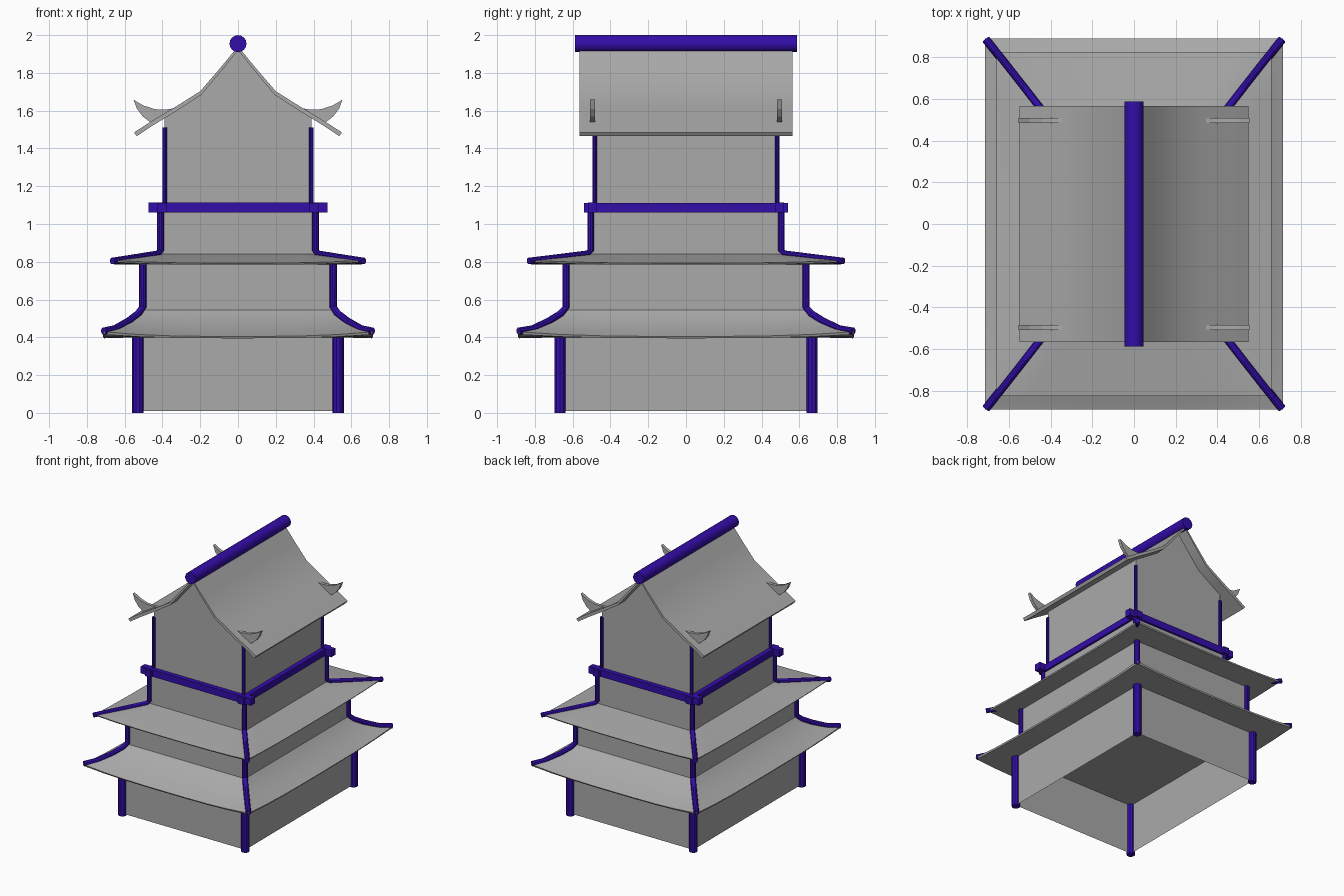
import bpy, bmesh, math
from mathutils import Vector

if "Cube" in bpy.data.objects:
    bpy.data.objects.remove(bpy.data.objects["Cube"])


def material(name, rgb):
    m = bpy.data.materials.new(name)
    m.use_nodes = True
    m.diffuse_color = (*rgb, 1)
    m.node_tree.nodes["Principled BSDF"].inputs["Base Color"].default_value = (*rgb, 1)
    return m


GREY = material("stone grey", (0.4, 0.4, 0.4))
BLUE = material("deep violet blue", (0.033, 0.004, 0.4))
CORNERS = [(sx, sy) for sx in (-1, 1) for sy in (-1, 1)]


def finish(name, bm, mat, smooth=True):
    bmesh.ops.recalc_face_normals(bm, faces=bm.faces)
    me = bpy.data.meshes.new(name)
    bm.to_mesh(me)
    bm.free()
    me.materials.append(mat)
    ob = bpy.data.objects.new(name, me)
    bpy.context.collection.objects.link(ob)
    if smooth:
        bpy.ops.object.select_all(action="DESELECT")
        ob.select_set(True)
        bpy.context.view_layer.objects.active = ob
        bpy.ops.object.shade_smooth_by_angle(angle=math.radians(30))
    return ob


def rect_loop(bm, hx, hy, z, lift, n=8):
    """Rectangular ring whose corners rise by lift."""
    cs = [(-1, -1), (1, -1), (1, 1), (-1, 1)]
    verts = []
    for i, a in enumerate(cs):
        b = cs[(i + 1) % 4]
        for k in range(n):
            t = k / n
            u, v = a[0] + (b[0] - a[0]) * t, a[1] + (b[1] - a[1]) * t
            verts.append(bm.verts.new((u * hx, v * hy, z + lift * abs(2 * t - 1) ** 3)))
    return verts


def tier(name, rings):
    """Loft rectangular rings and close the top."""
    bm = bmesh.new()
    loops = [rect_loop(bm, *r) for r in rings]
    for a, b in zip(loops, loops[1:]):
        for i in range(len(a)):
            j = (i + 1) % len(a)
            bm.faces.new((a[i], a[j], b[j], b[i]))
    bm.faces.new(loops[-1])
    return finish(name, bm, GREY)


def tube(name, path, r, sides=10):
    """Capped round bar following a path of points."""
    bm = bmesh.new()
    pts = [Vector(p) for p in path]
    side = (pts[0] - pts[-1]).cross(Vector((0, 0, 1)))
    side = side.normalized() if side.length > 1e-4 else Vector((1, 0, 0))
    loops = []
    for i, p in enumerate(pts):
        tan = (pts[min(i + 1, len(pts) - 1)] - pts[max(i - 1, 0)]).normalized()
        up = side.cross(tan)
        angles = [math.tau * k / sides for k in range(sides)]
        loops.append([bm.verts.new(p + r * (side * math.cos(a) + up * math.sin(a))) for a in angles])
    for a, b in zip(loops, loops[1:]):
        for i in range(sides):
            j = (i + 1) % sides
            bm.faces.new((a[i], a[j], b[j], b[i]))
    bm.faces.new(loops[0])
    bm.faces.new(loops[-1])
    return finish(name, bm, BLUE)


def prism(name, profile, y0, y1, mat, smooth=False):
    """Extrude an x-z outline along y."""
    bm = bmesh.new()
    face = bm.faces.new([bm.verts.new((x, y0, z)) for x, z in profile])
    out = bmesh.ops.extrude_face_region(bm, geom=[face])["geom"]
    moved = [g for g in out if isinstance(g, bmesh.types.BMVert)]
    bmesh.ops.translate(bm, verts=moved, vec=(0, y1 - y0, 0))
    return finish(name, bm, mat, smooth)


def box(name, hx, hy, x, y, z0, z1, mat):
    outline = [(x - hx, z0), (x + hx, z0), (x + hx, z1), (x - hx, z1)]
    return prism(name, outline, y - hy, y + hy, mat)


# Ground storey: hollow and open underneath
tier("ground_walls", [(0.53, 0.667, 0.01, 0), (0.53, 0.667, 0.4, 0)])

# Skirt roofs flowing up into the storey above
tier("lower_roof", [(0.53, 0.667, 0.4, 0), (0.71, 0.885, 0.395, 0.02), (0.715, 0.89, 0.405, 0.025),
                    (0.65, 0.81, 0.435, 0.012), (0.58, 0.725, 0.478, 0.004),
                    (0.53, 0.665, 0.52, 0), (0.505, 0.635, 0.545, 0), (0.505, 0.635, 0.79, 0)])
tier("middle_roof", [(0.505, 0.635, 0.785, 0), (0.655, 0.82, 0.785, 0.012), (0.66, 0.825, 0.793, 0.015),
                     (0.53, 0.66, 0.818, 0.006), (0.41, 0.505, 0.84, 0), (0.41, 0.505, 1.09, 0)])

# Corner pillars and hip bars
LOWER_HIP = [(0.71, 0.885, 0.432), (0.65, 0.81, 0.445), (0.58, 0.725, 0.485),
             (0.53, 0.665, 0.523), (0.505, 0.635, 0.56), (0.505, 0.635, 0.79)]
MIDDLE_HIP = [(0.665, 0.832, 0.804), (0.53, 0.66, 0.825), (0.425, 0.525, 0.842),
              (0.41, 0.505, 0.86), (0.41, 0.505, 1.07)]
for sx, sy in CORNERS:
    tag = ("left" if sx > 0 else "right") + ("_front" if sy < 0 else "_back")
    tube("ground_pillar_" + tag, [(sx * 0.53, sy * 0.667, z) for z in (0, 0.4)], 0.03)
    tube("lower_hip_bar_" + tag, [(sx * x, sy * y, z) for x, y, z in LOWER_HIP], 0.02)
    tube("middle_hip_bar_" + tag, [(sx * x, sy * y, z) for x, y, z in MIDDLE_HIP], 0.018)
    tube("top_pillar_" + tag, [(sx * 0.388, sy * 0.483, z) for z in (1.08, 1.51)], 0.013)

# Crossing beams round the top storey
for s in (-1, 1):
    box("cross_beam", 0.475, 0.025, 0, s * 0.495, 1.062, 1.115, BLUE)
    box("long_beam", 0.025, 0.54, s * 0.4, 0, 1.062, 1.112, BLUE)

# Top storey with gable ends, and the curved roof over it
half_roof = [(0.55, 1.485), (0.46, 1.543), (0.34, 1.615), (0.2, 1.703), (0.095, 1.825), (0, 1.94)]
drop = 0.02
walls = [(-0.388, 1.09), (0.388, 1.09), (0.388, 1.57)] + [(x, z - drop) for x, z in half_roof[2:]]
walls += [(-x, z) for x, z in reversed(walls[2:-1])]
prism("top_walls", walls, -0.483, 0.483, GREY)
top = half_roof + [(-x, z) for x, z in half_roof[-2::-1]]
under = [(x * 0.975, z - drop) for x, z in reversed(top)]
prism("top_roof", top + under, -0.565, 0.565, GREY, True)
tube("ridge_bar", [(0, -0.588, 1.955), (0, 0.588, 1.955)], 0.045, 16)

# Upturned horns near the roof corners
horn = [(0.32, 1.615), (0.39, 1.605), (0.44, 1.608), (0.5, 1.627), (0.553, 1.658),
        (0.535, 1.61), (0.505, 1.57), (0.46, 1.535)]
for sx, sy in CORNERS:
    prism("roof_horn", [(sx * x, z) for x, z in horn], sy * 0.495 - 0.012, sy * 0.495 + 0.012, GREY)
